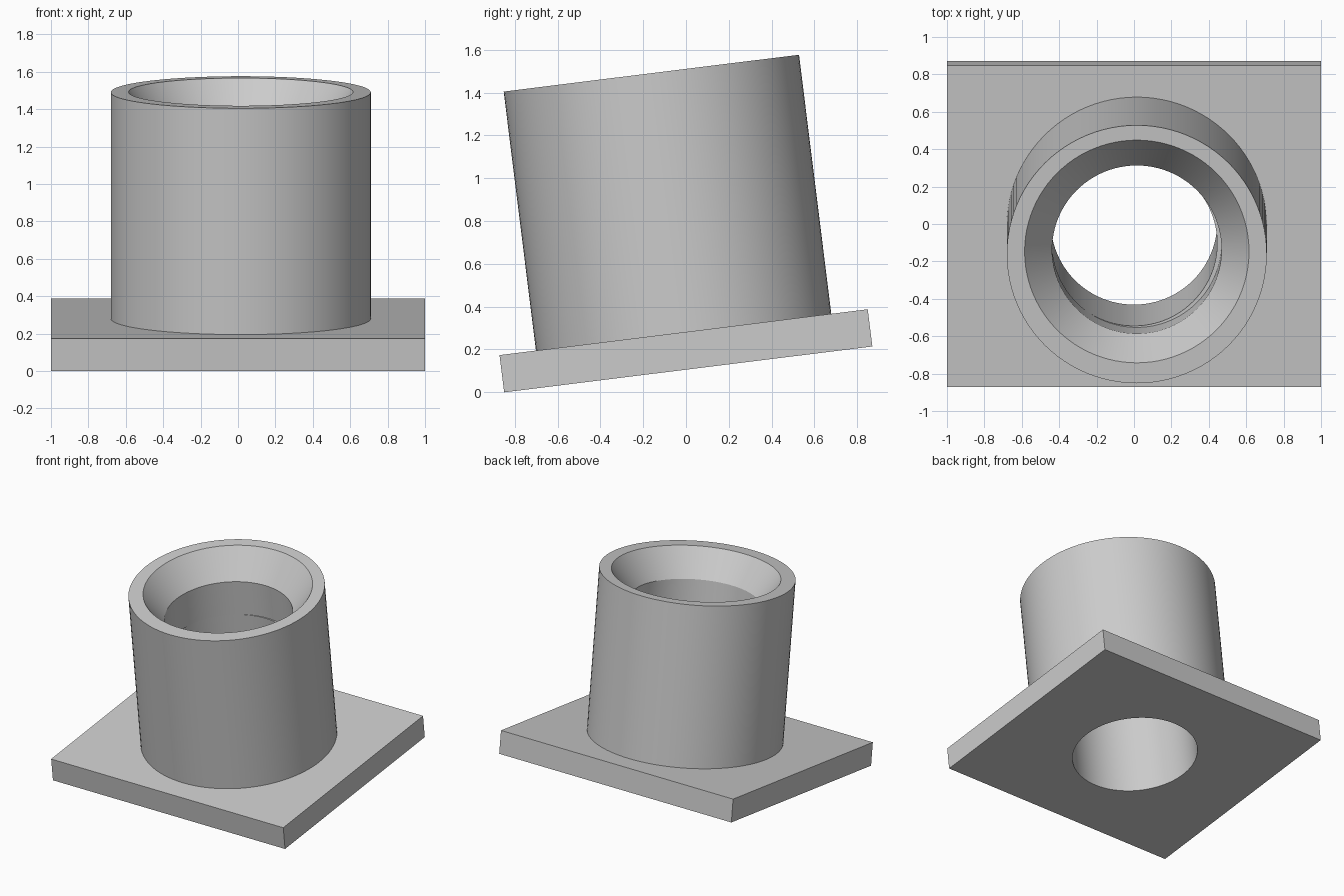
import bpy, bmesh, math
from mathutils import Matrix

cube = bpy.data.objects.get("Cube")
if cube:
    bpy.data.objects.remove(cube)

SEGMENTS = 96
TILT = math.radians(7.1)
PLACE = Matrix.Translation((0, 0.0105, 0.107)) @ Matrix.Rotation(TILT, 4, "X")

grey = bpy.data.materials.new("light grey")
grey.use_nodes = True
colour = (0.6, 0.6, 0.6, 1)
grey.diffuse_color = colour
grey.node_tree.nodes["Principled BSDF"].inputs["Base Color"].default_value = colour


def circle(radius, height, cx=0.0, cy=0.0):
    angles = [2 * math.pi * i / SEGMENTS for i in range(SEGMENTS)]
    return [(cx + radius * math.cos(a), cy + radius * math.sin(a), height) for a in angles]


def rectangle(half_x, half_y, height):
    # Push a unit circle out to a square, then scale it to the plate size
    points = []
    for x, y, z in circle(1, height):
        m = max(abs(x), abs(y))
        points.append((half_x * x / m, half_y * y / m, z))
    return points


def ring_solid(name, outlines):
    # Join the outlines one to the next, and the last to the first
    bm = bmesh.new()
    rings = [[bm.verts.new(p) for p in outline] for outline in outlines]
    for a, b in zip(rings, rings[1:] + rings[:1]):
        for i in range(SEGMENTS):
            j = (i + 1) % SEGMENTS
            bm.faces.new((a[i], a[j], b[j], b[i]))
    bmesh.ops.recalc_face_normals(bm, faces=bm.faces)
    mesh = bpy.data.meshes.new(name)
    bm.to_mesh(mesh)
    bm.free()
    mesh.materials.append(grey)
    obj = bpy.data.objects.new(name, mesh)
    bpy.context.collection.objects.link(obj)
    obj.matrix_world = PLACE
    bpy.ops.object.select_all(action="DESELECT")
    obj.select_set(True)
    bpy.context.view_layer.objects.active = obj
    bpy.ops.object.shade_smooth_by_angle(angle=math.radians(25))
    return obj


THICK, TOP, BORE = 0.175, 1.394, 0.445
SHIFT = 0.015  # the tube sits slightly to one side of the plate hole

# Base plate with its round hole
ring_solid("base_plate", [
    rectangle(1, 0.8665, 0),
    rectangle(1, 0.8665, THICK),
    circle(BORE, THICK),
    circle(BORE, 0),
])

# Tube with a bevelled mouth and a small step inside the bore
ring_solid("tube", [
    circle(0.695, THICK, SHIFT),
    circle(0.695, TOP, SHIFT),
    circle(0.6, TOP, SHIFT, 0.015),
    circle(0.453, 1.19, SHIFT),
    circle(0.453, 0.92, SHIFT),
    circle(BORE, 0.92),
    circle(BORE, THICK),
])
